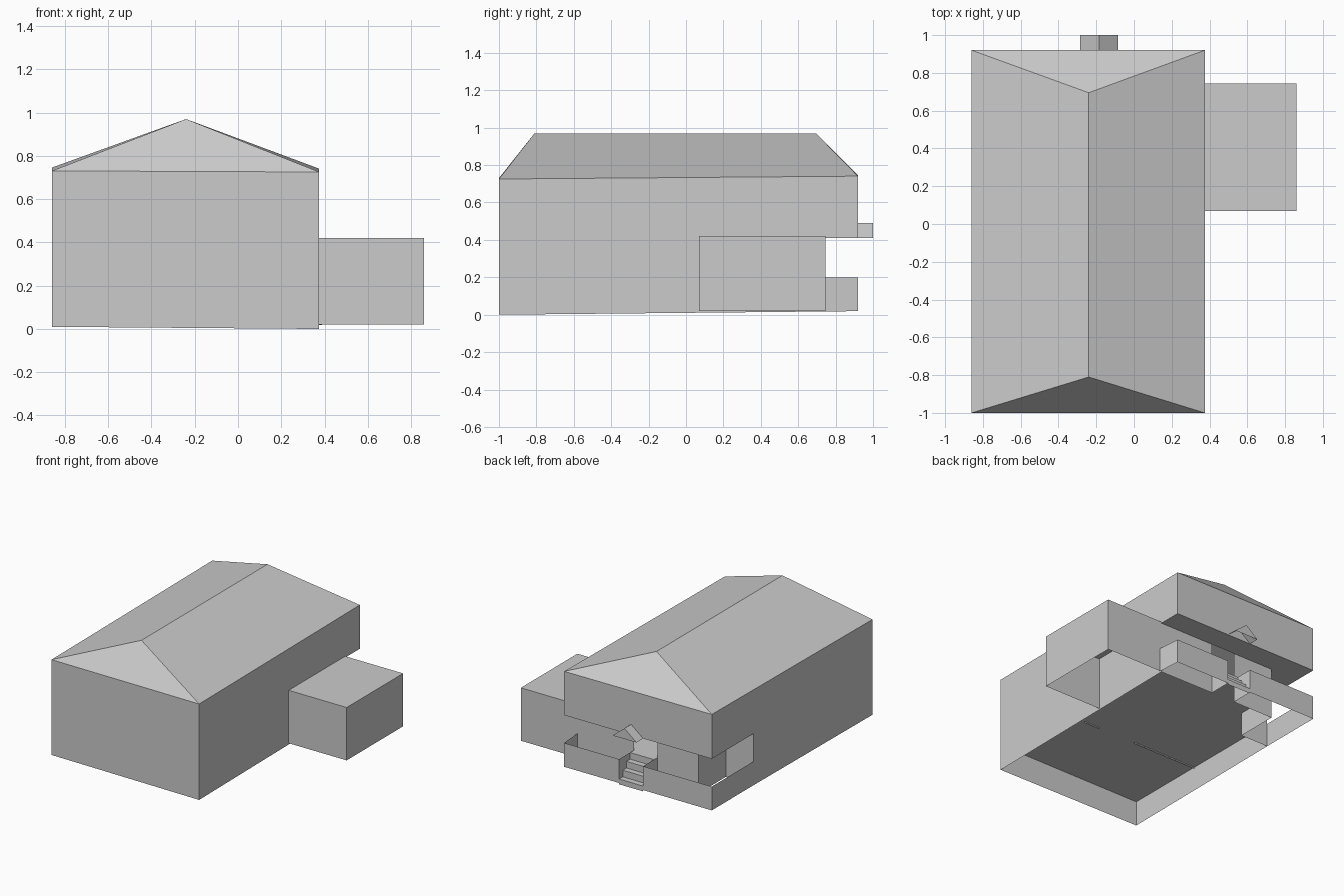
import bpy, bmesh

cube = bpy.data.objects.get("Cube")
if cube:
    bpy.data.objects.remove(cube, do_unlink=True)

# One plain grey for every part
GREY = (0.6, 0.6, 0.6, 1)
mat = bpy.data.materials.new("plain_grey")
mat.use_nodes = True
mat.diffuse_color = GREY
mat.node_tree.nodes["Principled BSDF"].inputs["Base Color"].default_value = GREY

# Main dimensions
LEFT, RIGHT, FRONT, BACK = -0.86, 0.375, -1.0, 0.92
PORCH, NOTCH_X, NOTCH_Y = 0.745, -0.627, 0.42
STAIR_L, STAIR_R = -0.085, -0.285
FLOOR, CEILING = 0.2, 0.41
RIDGE_X, RIDGE_Z = -0.24, 0.97


def ground(x, y):
    return min(0.02, (RIGHT - x) * 0.008 + (y - FRONT) * 0.01)


def eave(x, y):
    return 0.735 + 0.008 * y - 0.004 * x


def add_faces(name, faces):
    bm = bmesh.new()
    for face in faces:
        bm.faces.new([bm.verts.new(p) for p in face])
    bmesh.ops.remove_doubles(bm, verts=bm.verts, dist=0.0001)
    mesh = bpy.data.meshes.new(name)
    bm.to_mesh(mesh)
    bm.free()
    mesh.materials.append(mat)
    obj = bpy.data.objects.new(name, mesh)
    bpy.context.collection.objects.link(obj)
    return obj


def wall(name, path, low, high):
    """Thin upright sheet along a plan path; outer side on the right."""
    def at(h, p):
        return (*p, h(*p) if callable(h) else h)
    add_faces(name, [[at(low, a), at(low, b), at(high, b), at(high, a)]
                     for a, b in zip(path, path[1:])])


def slab(name, outline, z, up=True):
    pts = [(x, y, z) for x, y in outline]
    add_faces(name, [pts if up else pts[::-1]])


# Main shell
wall("main_walls", [(LEFT, NOTCH_Y), (LEFT, FRONT), (RIGHT, FRONT), (RIGHT, PORCH)],
     ground, eave)
wall("upper_back_walls", [(RIGHT, PORCH), (RIGHT, BACK), (LEFT, BACK), (LEFT, NOTCH_Y)],
     CEILING, eave)

# Hipped roof
fl, fr, br, bl = [(x, y, eave(x, y)) for x, y in
                  ((LEFT, FRONT), (RIGHT, FRONT), (RIGHT, BACK), (LEFT, BACK))]
ridge_f, ridge_b = (RIDGE_X, -0.81, RIDGE_Z), (RIDGE_X, 0.695, RIDGE_Z)
add_faces("hipped_roof", [[fl, fr, ridge_f], [fr, br, ridge_b, ridge_f],
                          [br, bl, ridge_b], [bl, fl, ridge_f, ridge_b]])

# Recessed back porch: low outer walls and inner walls with a doorway
wall("porch_low_wall_left", [(0.388, PORCH), (RIGHT, BACK), (STAIR_L, BACK),
                             (STAIR_L, PORCH)], ground, FLOOR)
wall("porch_low_wall_right", [(STAIR_R, PORCH), (STAIR_R, BACK), (LEFT, BACK),
                              (LEFT, NOTCH_Y)], ground, FLOOR)
wall("porch_inner_wall_left", [(RIGHT, PORCH), (STAIR_L, PORCH)], ground, CEILING)
wall("porch_inner_wall_right", [(STAIR_R, PORCH), (NOTCH_X, PORCH),
                                (NOTCH_X, NOTCH_Y), (LEFT, NOTCH_Y)], ground, CEILING)
notch = [(NOTCH_X, PORCH), (NOTCH_X, NOTCH_Y), (LEFT, NOTCH_Y)]
slab("house_floor", [(LEFT, FRONT), (RIGHT, FRONT), (RIGHT, PORCH)] + notch, FLOOR)
slab("porch_ceiling", [(LEFT, BACK)] + notch[::-1] + [(RIGHT, PORCH), (RIGHT, BACK)],
     CEILING, up=False)

# Inner partition just showing under the floor
for i, (a, b) in enumerate(((LEFT, -0.31), (0.01, 0.14))):
    wall(f"partition_{i + 1}", [(a, -0.37), (b, -0.37)], FLOOR - 0.01, CEILING)

# Entrance steps, one stepped sheet
STEPS = 4
rise, tread = FLOOR / STEPS, (BACK - PORCH) / STEPS
profile = [(BACK, 0.01)]
for i in range(STEPS):
    y = BACK - i * tread
    profile += [(y, (i + 1) * rise), (y - tread, (i + 1) * rise)]
add_faces("entrance_steps", [[(STAIR_L, *a), (STAIR_R, *a), (STAIR_R, *b), (STAIR_L, *b)]
                             for a, b in zip(profile, profile[1:])])

# Small gabled canopy above the steps
wall_end, tip = [[(STAIR_R, y, CEILING), ((STAIR_L + STAIR_R) / 2, y, 0.49),
                  (STAIR_L, y, CEILING)] for y in (BACK, 1.0)]
add_faces("entrance_canopy", [tip] + [[wall_end[i], wall_end[i + 1], tip[i + 1], tip[i]]
                                      for i in range(2)])

# Flat-roofed side annex, open underneath
annex = [(RIGHT, 0.07), (0.86, 0.07), (0.86, PORCH), (RIGHT, PORCH)]
wall("annex_walls", annex, 0.02, 0.42)
slab("annex_roof", annex, 0.42)
